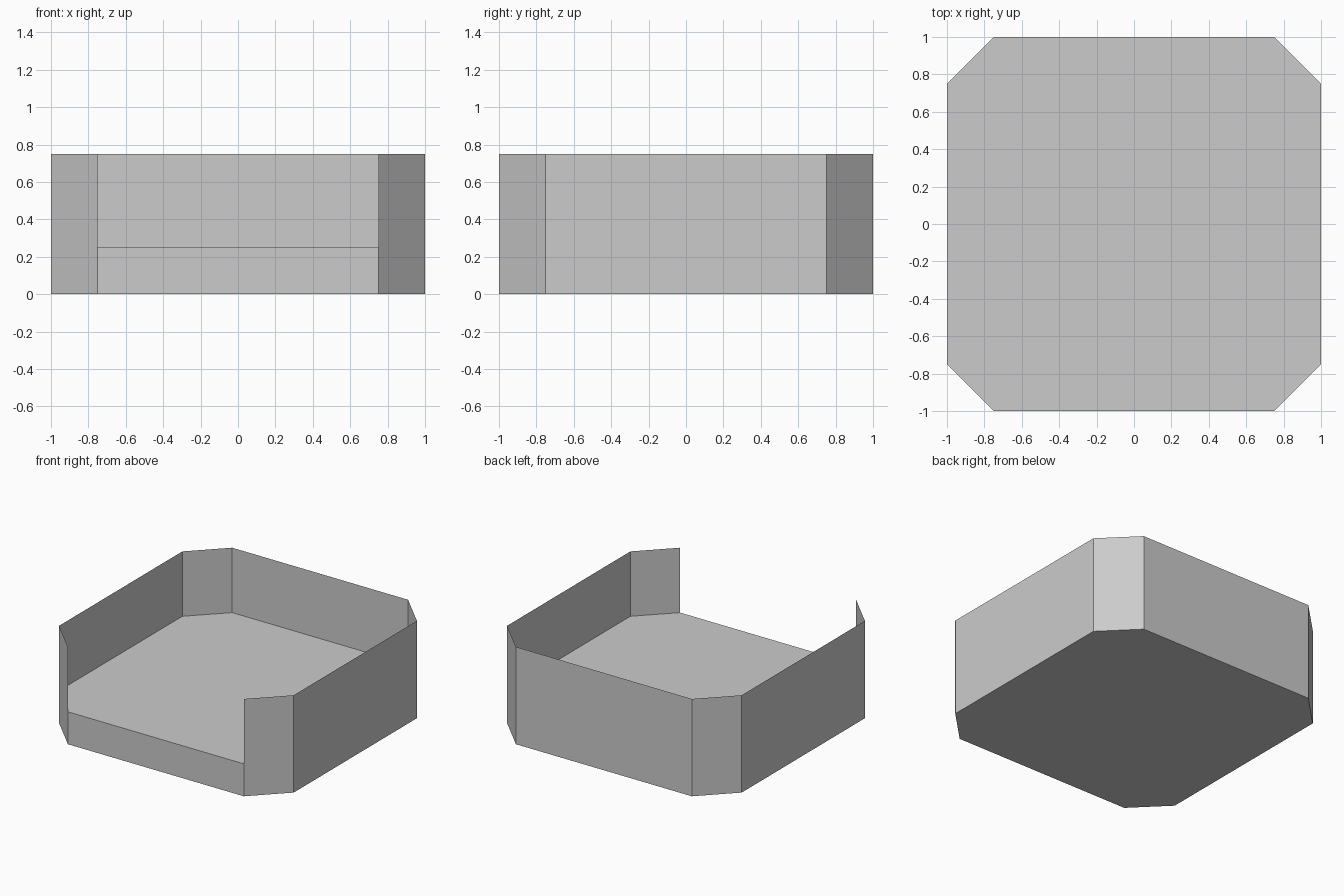
import bpy
import bmesh

if "Cube" in bpy.data.objects:
    bpy.data.objects.remove(bpy.data.objects["Cube"])

FLOOR, TOP = 0.25, 0.75

# Octagon outline: counter-clockwise, starting and ending at the open front edge
OUTLINE = [(0.75, -1), (1, -0.75), (1, 0.75), (0.75, 1),
           (-0.75, 1), (-1, 0.75), (-1, -0.75), (-0.75, -1)]


def add_object(name, bm):
    mesh = bpy.data.meshes.new(name)
    bm.to_mesh(mesh)
    bm.free()
    obj = bpy.data.objects.new(name, mesh)
    bpy.context.collection.objects.link(obj)
    return obj


def ring(bm, z):
    return [bm.verts.new((x, y, z)) for x, y in OUTLINE]


# Solid base slab with the raised floor
bm = bmesh.new()
low, high = ring(bm, 0), ring(bm, FLOOR)
bm.faces.new(low[::-1])
bm.faces.new(high)
for i in range(8):
    j = (i + 1) % 8
    bm.faces.new((low[i], low[j], high[j], high[i]))
add_object("tray_base", bm)

# Thin surrounding wall, open at the front
bm = bmesh.new()
low, high = ring(bm, FLOOR), ring(bm, TOP)
for i in range(7):
    bm.faces.new((low[i], low[i + 1], high[i + 1], high[i]))
add_object("surrounding_wall", bm)
